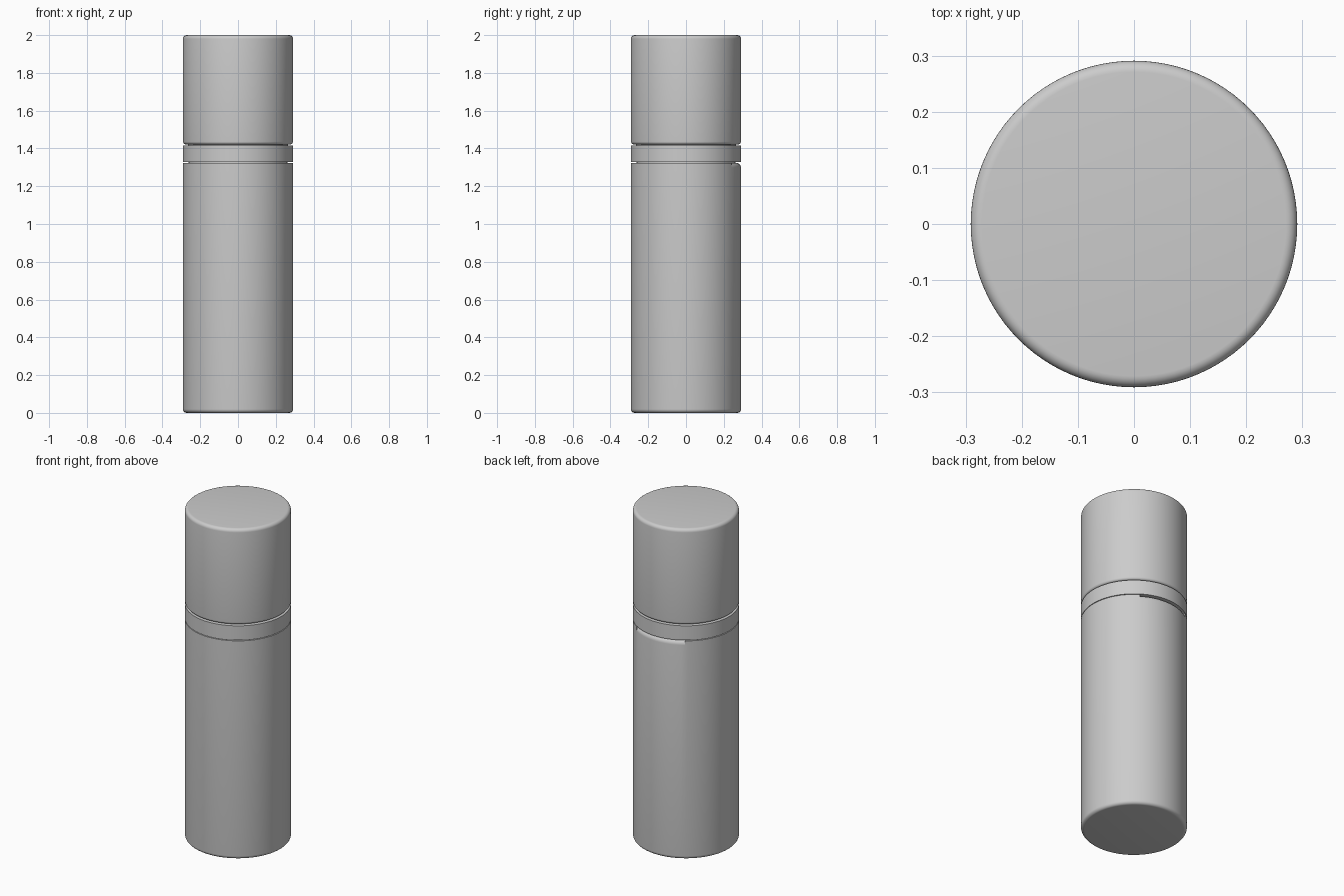
import bpy, bmesh, math

cube = bpy.data.objects.get("Cube")
if cube:
    bpy.data.objects.remove(cube, do_unlink=True)

R = 0.291          # outer radius
SEGS = 96          # sides around
BEVEL = 0.02

grey = bpy.data.materials.new("satin_grey")
grey.use_nodes = True
colour = (0.6, 0.6, 0.6, 1)
grey.diffuse_color = colour
grey.node_tree.nodes["Principled BSDF"].inputs["Base Color"].default_value = colour


def lathe(name, columns):
    """Skin a closed loop of (angle, profile) columns around z."""
    bm = bmesh.new()
    cols = [[bm.verts.new((r * math.cos(a), r * math.sin(a), z)) for r, z in prof]
            for a, prof in columns]
    for i, here in enumerate(cols):
        after = cols[(i + 1) % len(cols)]
        for j in range(len(here) - 1):
            bm.faces.new((here[j], after[j], after[j + 1], here[j + 1]))
    # Fill the flat ends, then weld collapsed points
    bm.faces.new([c[0] for c in reversed(cols)])
    bm.faces.new([c[-1] for c in cols])
    bmesh.ops.remove_doubles(bm, verts=bm.verts, dist=1e-5)
    bmesh.ops.recalc_face_normals(bm, faces=bm.faces)
    mesh = bpy.data.meshes.new(name)
    bm.to_mesh(mesh)
    bm.free()
    mesh.materials.append(grey)
    obj = bpy.data.objects.new(name, mesh)
    bpy.context.collection.objects.link(obj)
    bpy.ops.object.select_all(action='DESELECT')
    obj.select_set(True)
    bpy.context.view_layer.objects.active = obj
    bpy.ops.object.shade_smooth_by_angle(angle=math.radians(30))
    return obj


def round_part(name, profile):
    return lathe(name, [(math.tau * i / SEGS, profile) for i in range(SEGS)])


def fillet(z, size, up, steps=6):
    """Rounded rim, running upwards, at a top or bottom edge."""
    pts = []
    for i in range(steps + 1):
        t = math.pi / 2 * i / steps
        if not up:
            t = math.pi / 2 - t
        dz = size * (1 - math.sin(t))
        pts.append((R - size * (1 - math.cos(t)), z - dz if up else z + dz))
    return pts


def square_rim(z, size, steps=6):
    """Sharp rim with the same number of points as a fillet."""
    pts = []
    for i in range(steps + 1):
        k = 2 * i / steps
        pts.append((R - size * max(0, k - 1), z - size * max(0, 1 - k)))
    return pts


# Body: rounded base, sharp top rim with a rounded thumb recess at the back
BODY_TOP = 1.324
base = fillet(0, BEVEL, False)
plain = base + square_rim(BODY_TOP, 0.026)
thumb = base + fillet(BODY_TOP, 0.026, True)
first, last = 15, 33
columns = []
for i in range(SEGS):
    a = math.tau * i / SEGS
    if i == first:
        columns += [(a, plain), (a, thumb)]
    elif i == last:
        columns += [(a, thumb), (a, plain)]
    else:
        columns.append((a, thumb if first < i < last else plain))
lathe("body", columns)

# Collar band, with a fine seam below it
round_part("collar", [(R, 1.328), (R, 1.415)])
round_part("seam_core", [(R - 0.03, 1.32), (R - 0.03, 1.332)])

# Neck showing in the gap under the cap
round_part("neck", [(R - 0.025, 1.41), (R - 0.025, 1.43)])

# Cap, rounded at both rims
round_part("cap", fillet(1.421, 0.015, False) + fillet(2.0, BEVEL, True))
